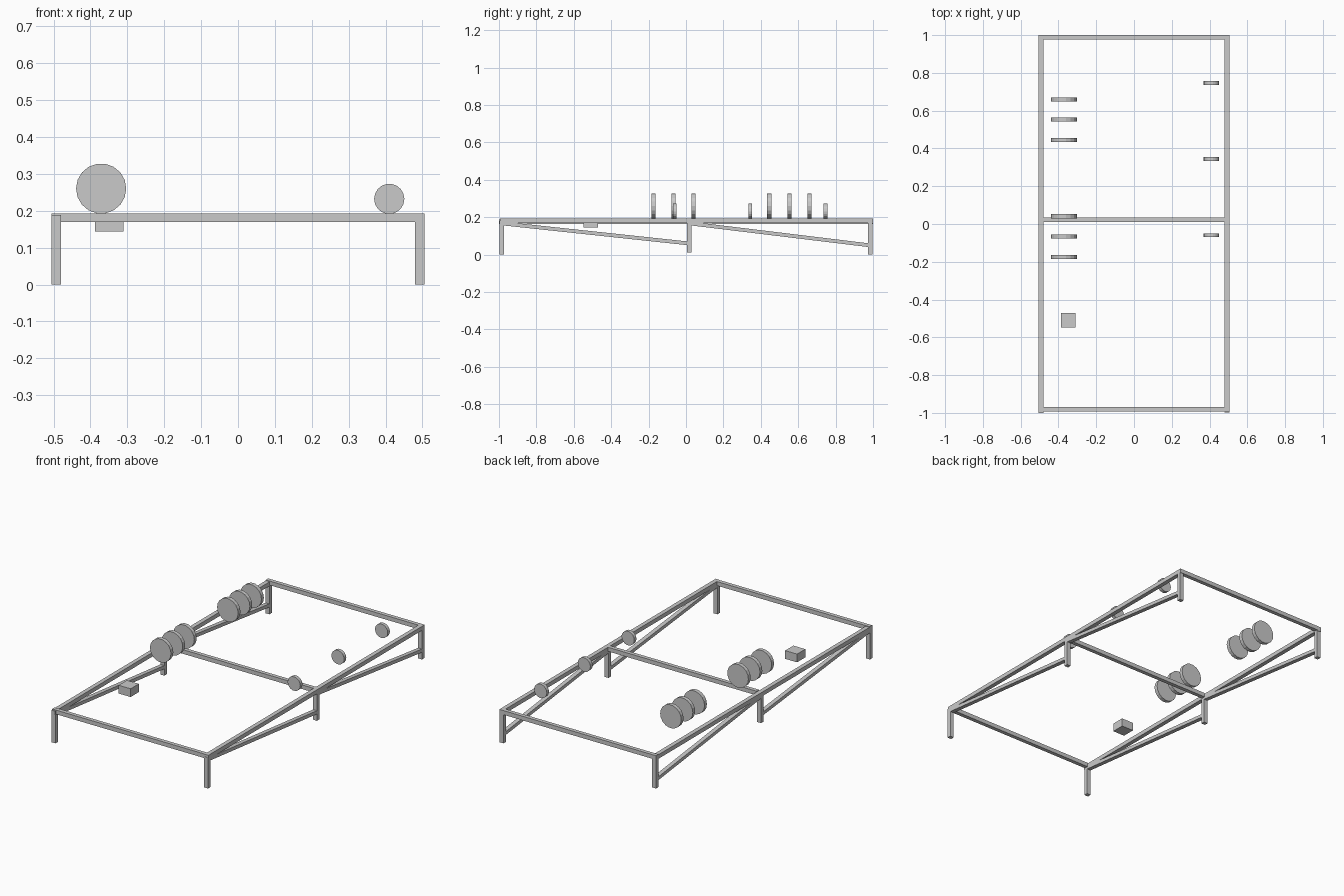
import bpy, bmesh, math
from mathutils import Matrix

if "Cube" in bpy.data.objects:
    bpy.data.objects.remove(bpy.data.objects["Cube"])

grey = bpy.data.materials.new("light grey")
grey.diffuse_color = (0.59, 0.59, 0.59, 1)
grey.use_nodes = True
grey.node_tree.nodes["Principled BSDF"].inputs["Base Color"].default_value = grey.diffuse_color


def finish(name, bm):
    me = bpy.data.meshes.new(name)
    bmesh.ops.recalc_face_normals(bm, faces=bm.faces)
    bm.to_mesh(me)
    bm.free()
    me.materials.append(grey)
    ob = bpy.data.objects.new(name, me)
    bpy.context.collection.objects.link(ob)
    return ob


def box(name, x, y, z):
    """Box from (min, max) ranges on each axis."""
    bm = bmesh.new()
    size = [r[1] - r[0] for r in (x, y, z)]
    mid = [(r[0] + r[1]) / 2 for r in (x, y, z)]
    bmesh.ops.create_cube(bm, size=1, matrix=Matrix.Translation(mid) @ Matrix.Diagonal((*size, 1)))
    return finish(name, bm)


def brace(name, x, y0, z0, y1, z1, t):
    """Sloping bar between two points in the side plane, cut upright at its ends."""
    bm = bmesh.new()
    ends = [(y0, z0), (y1, z1), (y1, z1 - t), (y0, z0 - t)]
    face = bm.faces.new([bm.verts.new((x[0], y, z)) for y, z in ends])
    ext = bmesh.ops.extrude_face_region(bm, geom=[face])["geom"]
    verts = [v for v in ext if isinstance(v, bmesh.types.BMVert)]
    bmesh.ops.translate(bm, verts=verts, vec=(x[1] - x[0], 0, 0))
    bm.faces.new([l.vert for l in face.loops]) if not face.is_valid else None
    return finish(name, bm)


def disc(name, x, y, z, r, depth, sides=18):
    bm = bmesh.new()
    m = (Matrix.Translation((x, y, z)) @ Matrix.Rotation(math.pi / 2, 4, 'X')
         @ Matrix.Rotation(math.pi / 2, 4, 'Z'))
    bmesh.ops.create_cone(bm, cap_ends=True, segments=sides, radius1=r, radius2=r, depth=depth, matrix=m)
    return finish(name, bm)


# Side rails, legs and sloping braces
for side, x in (("left", (-0.505, -0.48)), ("right", (0.48, 0.505))):
    low = 0.004 if side == "left" else 0.0
    box(side + "_rail", x, (-1.0 if side == "left" else -0.995, 1.0), (0.169 - low, 0.193 - low))
    box(side + "_front_leg", x, (-0.997, -0.974), (0.0, 0.18))
    box(side + "_middle_leg", x, (0.006, 0.029), (0.012, 0.18))
    box(side + "_back_leg", x, (0.974, 0.997), (0.0, 0.18))
    brace(side + "_front_brace", x, -0.974, 0.176, 0.006, 0.071, 0.02)
    brace(side + "_back_brace", x, 0.029, 0.176, 0.974, 0.061, 0.02)

# Cross beams
for name, y, w in (("front_beam", (-0.993, -0.97), 0.505), ("middle_beam", (0.011, 0.034), 0.48),
                   ("back_beam", (0.977, 1.0), 0.505)):
    box(name, (-w, w), y, (0.169, 0.193))

# Two groups of three large discs
for y in (-0.174, -0.066, 0.041, 0.445, 0.553, 0.66):
    disc("large_disc", -0.371, y, 0.26, 0.068, 0.022)

# Small discs on the right
for y in (-0.06, 0.344, 0.746):
    disc("small_disc", 0.41, y, 0.232, 0.041, 0.02)

# Small block
box("block", (-0.387, -0.31), (-0.547, -0.471), (0.144, 0.192))
